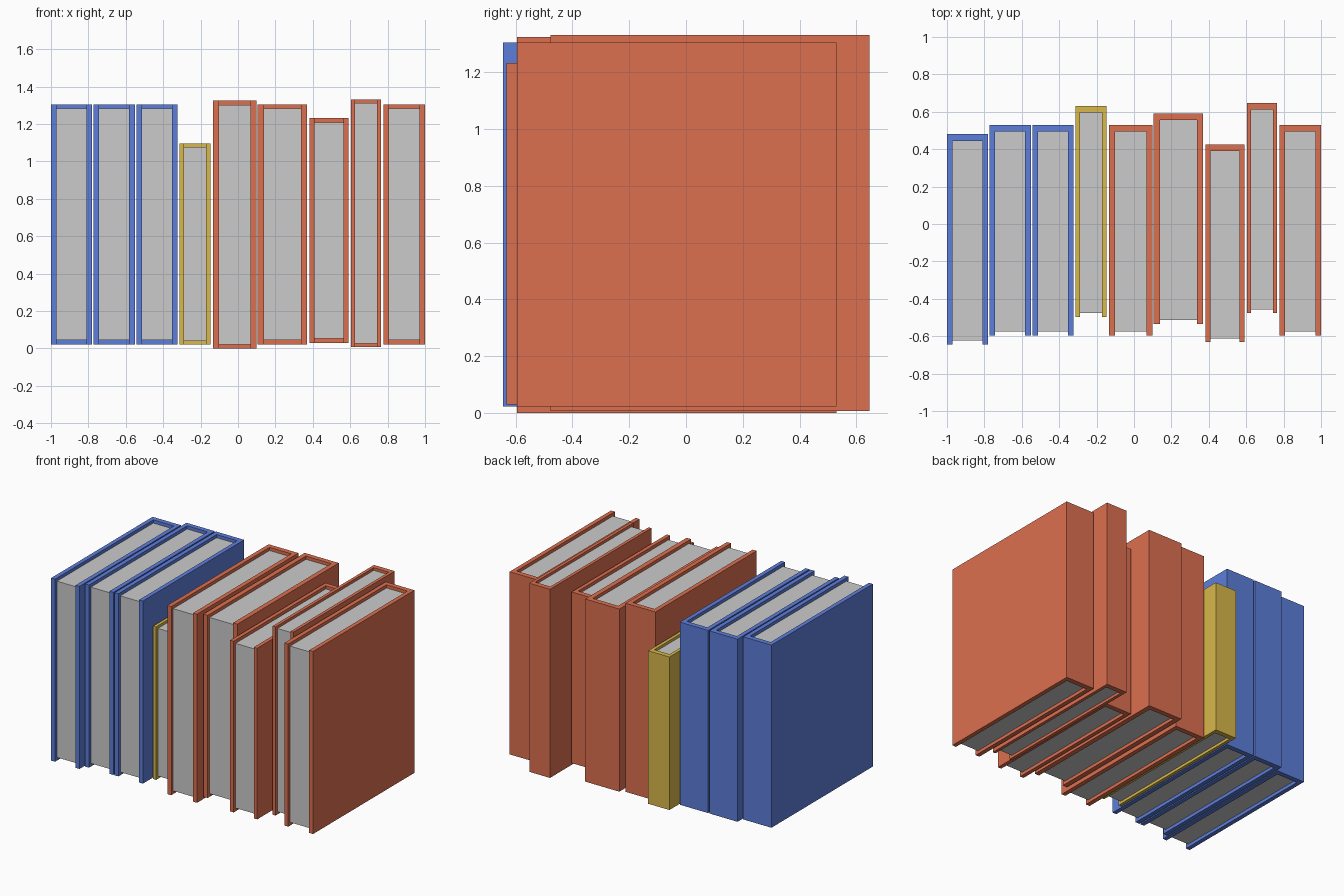
import bpy
import bmesh
from mathutils import Vector

if "Cube" in bpy.data.objects:
    bpy.data.objects.remove(bpy.data.objects["Cube"])


def material(name, rgb):
    m = bpy.data.materials.new(name)
    m.diffuse_color = (*rgb, 1)
    m.use_nodes = True
    m.node_tree.nodes["Principled BSDF"].inputs["Base Color"].default_value = m.diffuse_color
    return m


def prism(name, outline, z0, z1, mat=None):
    """Extrude a flat xy outline from z0 up to z1."""
    bm = bmesh.new()
    face = bm.faces.new([bm.verts.new((x, y, z0)) for x, y in outline])
    res = bmesh.ops.extrude_face_region(bm, geom=[face])
    top = [v for v in res["geom"] if isinstance(v, bmesh.types.BMVert)]
    bmesh.ops.translate(bm, verts=top, vec=Vector((0, 0, z1 - z0)))
    bmesh.ops.recalc_face_normals(bm, faces=bm.faces)
    mesh = bpy.data.meshes.new(name)
    bm.to_mesh(mesh)
    bm.free()
    obj = bpy.data.objects.new(name, mesh)
    bpy.context.collection.objects.link(obj)
    if mat:
        mesh.materials.append(mat)
    return obj


def book(i, mat, x0, x1, y0, y1, z0, z1, t):
    spine = 0.035
    xa, xb, ys = x0 + t, x1 - t, y1 - spine
    # U-shaped cover: two boards joined by the spine at the back
    cover = prism(f"book_{i}_cover",
                  [(x0, y0), (xa, y0), (xa, ys), (xb, ys),
                   (xb, y0), (x1, y0), (x1, y1), (x0, y1)], z0, z1, mat)
    # page block, set in from the cover edges
    inset = 0.0225 if t > 0.025 else 0.019
    pages = prism(f"book_{i}_pages",
                  [(xa, y0 + 0.021), (xb, y0 + 0.021), (xb, ys), (xa, ys)],
                  z0 + inset, z1 - inset)
    pages.parent = cover


blue = material("blue_cover", (0.11, 0.21, 0.71))
gold = material("gold_cover", (0.69, 0.48, 0.07))
red = material("red_cover", (0.72, 0.16, 0.08))

# material, x range, y range, z range, board thickness
books = [
    (blue, -1.00, -0.780, -0.645, 0.48, 0.022, 1.305, 0.030),
    (blue, -0.772, -0.552, -0.595, 0.53, 0.022, 1.305, 0.030),
    (blue, -0.543, -0.323, -0.595, 0.53, 0.022, 1.305, 0.030),
    (gold, -0.312, -0.147, -0.497, 0.63, 0.020, 1.095, 0.023),
    (red, -0.133, 0.098, -0.595, 0.53, 0.0, 1.325, 0.031),
    (red, 0.105, 0.370, -0.535, 0.59, 0.022, 1.305, 0.034),
    (red, 0.382, 0.592, -0.632, 0.425, 0.030, 1.232, 0.027),
    (red, 0.604, 0.765, -0.477, 0.647, 0.007, 1.332, 0.022),
    (red, 0.777, 1.00, -0.595, 0.53, 0.022, 1.305, 0.030),
]
for i, b in enumerate(books, 1):
    book(i, *b)
